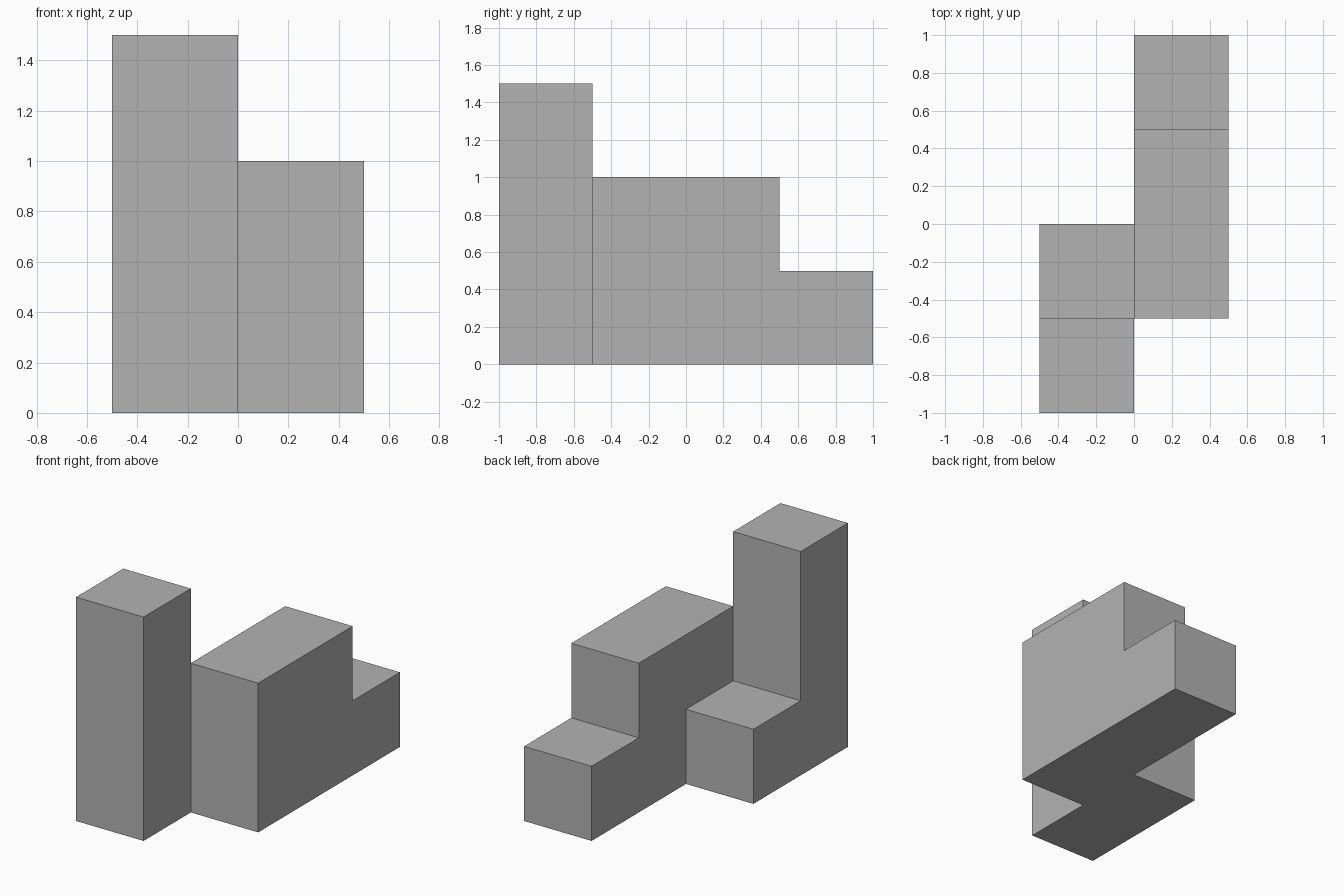
import bpy
import bmesh
import math
from mathutils import Vector

default = bpy.data.objects.get("Cube")
if default:
    bpy.data.objects.remove(default, do_unlink=True)

# One flat grey
grey = bpy.data.materials.new("plain_grey")
grey.use_nodes = True
colour = (0.45, 0.45, 0.45, 1)
grey.diffuse_color = colour
grey.node_tree.nodes["Principled BSDF"].inputs["Base Color"].default_value = colour

UNIT = 0.5
# Stack heights in cubes, front to back, for the two rows
ROWS = {-1: (3, 1, 0, 0), 0: (0, 2, 2, 1)}
cells = {(x, y - 2, z)
         for x, heights in ROWS.items()
         for y, height in enumerate(heights)
         for z in range(height)}

# Outer skin of the stacked cubes: only faces with no neighbour
bm = bmesh.new()
for cell in sorted(cells):
    centre = Vector(cell) + Vector((0.5, 0.5, 0.5))
    for axis in range(3):
        for sign in (-1, 1):
            normal = Vector((0, 0, 0))
            normal[axis] = sign
            if tuple(int(c + n) for c, n in zip(cell, normal)) in cells:
                continue
            u = Vector((0, 0, 0))
            u[(axis + 1) % 3] = 0.5
            v = normal.cross(u)
            mid = centre + normal / 2
            corners = (mid - u - v, mid + u - v, mid + u + v, mid - u + v)
            bm.faces.new([bm.verts.new(p * UNIT) for p in corners])

# Weld and merge coplanar squares into whole flat sides
bmesh.ops.remove_doubles(bm, verts=bm.verts, dist=0.001)
bmesh.ops.dissolve_limit(bm, angle_limit=math.radians(1),
                         verts=bm.verts, edges=bm.edges)
mesh = bpy.data.meshes.new("stepped_block")
bm.to_mesh(mesh)
bm.free()
mesh.materials.append(grey)
block = bpy.data.objects.new("stepped_block", mesh)
bpy.context.collection.objects.link(block)
